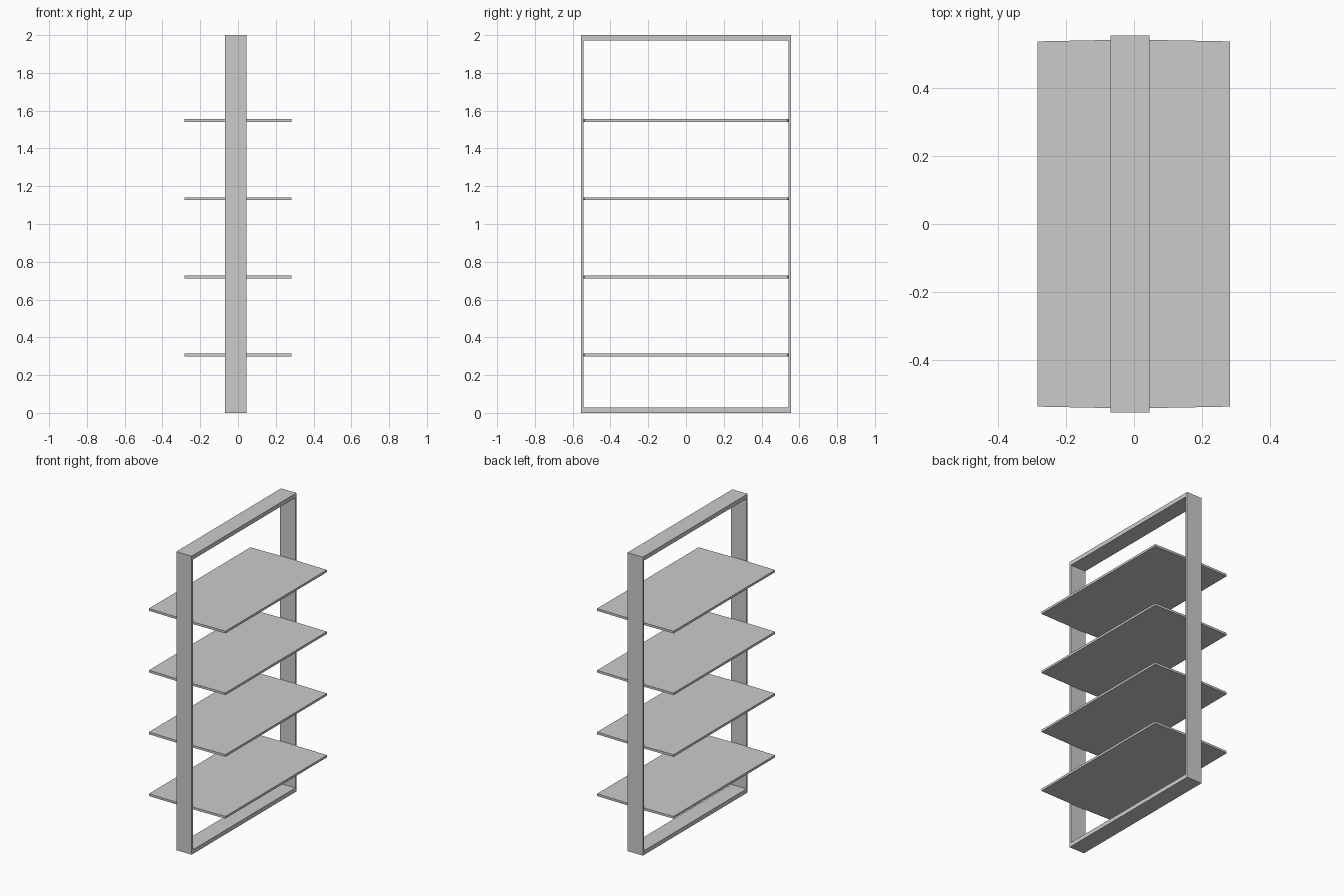
import bpy, bmesh

if "Cube" in bpy.data.objects:
    bpy.data.objects.remove(bpy.data.objects["Cube"])


def prism(name, outline, lo, hi, place, hole=None):
    """Extrude a 2D outline between lo and hi; an optional hole makes a ring."""
    bm = bmesh.new()
    n = len(outline)

    def ring(points, h):
        return [bm.verts.new(place(a, b, h)) for a, b in points]

    def walls(r0, r1):
        for i in range(n):
            j = (i + 1) % n
            bm.faces.new((r0[i], r0[j], r1[j], r1[i]))

    o0, o1 = ring(outline, lo), ring(outline, hi)
    walls(o0, o1)
    if hole:
        i0, i1 = ring(hole, lo), ring(hole, hi)
        walls(i0, i1)
        walls(o0, i0)
        walls(o1, i1)
    else:
        bm.faces.new(o0)
        bm.faces.new(o1)
    bmesh.ops.recalc_face_normals(bm, faces=bm.faces)
    mesh = bpy.data.meshes.new(name)
    bm.to_mesh(mesh)
    bm.free()
    obj = bpy.data.objects.new(name, mesh)
    bpy.context.collection.objects.link(obj)
    return obj


def rect(half_y, z0, z1):
    return [(-half_y, z0), (half_y, z0), (half_y, z1), (-half_y, z1)]


FRAME_X0, FRAME_X1 = -0.069, 0.045
OUTER_Y, INNER_Y = 0.555, 0.5425

# Upright rectangular frame: thin side posts, thicker top and bottom bars
prism("frame", rect(OUTER_Y, 0.0, 2.0), FRAME_X0, FRAME_X1,
      lambda y, z, x: (x, y, z), hole=rect(INNER_Y, 0.028, 1.972))

# Shelves: thin boards, very slightly wider where they meet the posts
mid_x = (FRAME_X0 + FRAME_X1) / 2
side = [(-0.284, 0.537), (mid_x, INNER_Y), (0.283, 0.537)]
board = side + [(x, -y) for x, y in reversed(side)]
for k in range(4):
    z = 0.306 + 0.4137 * k
    prism(f"shelf_{k + 1}", board, z - 0.0075, z + 0.0075,
          lambda x, y, h: (x, y, h))
